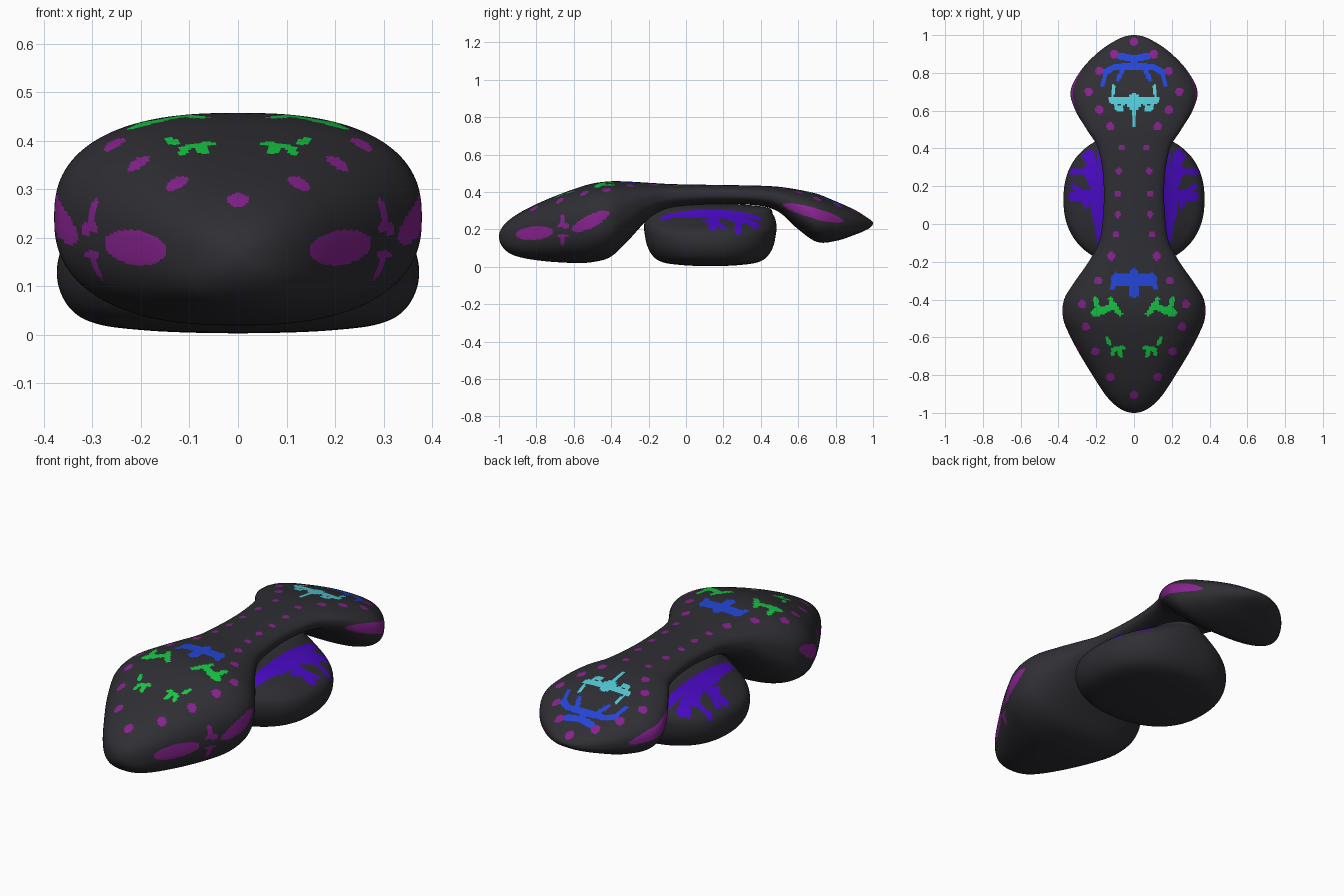
import bpy, bmesh, math

# ---------- materials (linear colours) ----------
COLOURS = [("charcoal", (.028, .028, .034)), ("magenta", (.24, .016, .27)),
           ("blue", (.017, .06, .68)), ("cyan", (.085, .60, .68)),
           ("green", (.008, .58, .06)), ("violet", (.07, .003, .58))]
MATS = []
for name, c in COLOURS:
    m = bpy.data.materials.new(name)
    m.diffuse_color = (*c, 1)
    MATS.append(m)


# ---------- helpers ----------
def interp(keys, u):
    """Smooth curve through rows whose first entry is the parameter."""
    n = len(keys)
    i = 0
    while i < n - 2 and u > keys[i + 1][0]:
        i += 1
    a, b = keys[i], keys[i + 1]
    p, q = keys[max(i - 1, 0)], keys[min(i + 2, n - 1)]
    h = b[0] - a[0]
    t = (u - a[0]) / h
    out = []
    for k in range(1, len(a)):
        ma = (b[k] - p[k]) / (b[0] - p[0]) * h
        mb = (q[k] - a[k]) / (q[0] - a[0]) * h
        out.append((2*t**3 - 3*t*t + 1) * a[k] + (t**3 - 2*t*t + t) * ma
                   + (3*t*t - 2*t**3) * b[k] + (t**3 - t*t) * mb)
    return out


def spow(v, e):
    return math.copysign(abs(v) ** (2 / e), v)


def loft(name, rings, paint):
    """Skin closed rings, merge the poles, colour each face by rule."""
    bm = bmesh.new()
    rows = [[bm.verts.new(p) for p in r] for r in rings]
    n = len(rows[0])
    for a, b in zip(rows, rows[1:]):
        for i in range(n):
            j = (i + 1) % n
            bm.faces.new((a[i], a[j], b[j], b[i]))
    bmesh.ops.remove_doubles(bm, verts=rows[0] + rows[-1], dist=1e-5)
    bmesh.ops.recalc_face_normals(bm, faces=bm.faces)
    bm.normal_update()
    for f in bm.faces:
        f.smooth = True
        f.material_index = paint(f.calc_center_median(), f.normal)
    me = bpy.data.meshes.new(name)
    bm.to_mesh(me)
    bm.free()
    for m in MATS:
        me.materials.append(m)
    ob = bpy.data.objects.new(name, me)
    bpy.context.collection.objects.link(ob)
    return ob


def on_stroke(x, y, strokes):
    """True when the point lies on one of the round-ended strokes."""
    for x0, y0, x1, y1, r in strokes:
        if y < min(y0, y1) - r or y > max(y0, y1) + r:
            continue
        dx, dy = x1 - x0, y1 - y0
        t = ((x - x0) * dx + (y - y0) * dy) / (dx * dx + dy * dy)
        t = min(1, max(0, t))
        if math.hypot(x - x0 - t * dx, y - y0 - t * dy) < r:
            return True
    return False


# ---------- painted marks (mirrored through |x|) ----------
SPOTS = [(0, .965), (.105, .9), (.185, .81), (.24, .7), (.185, .605),
         (.125, .515), (.065, .405), (.08, .28), (.085, .16), (.085, .05),
         (.095, -.055), (.12, -.17), (.19, -.3), (.275, -.425),
         (.255, -.545), (.205, -.675), (.125, -.81), (0, -.905)]
# side ovals: y, z, half length, half height, tilt
OVALS = [(-.81, .18, .10, .036, .08), (-.51, .243, .108, .034, .45),
         (.68, .288, .168, .028, -.27), (-.66, .25, .013, .032, 0),
         (-.655, .22, .032, .012, 0), (-.66, .145, .012, .032, 0),
         (-.66, .165, .03, .009, 0)]
TOP_MARKS = {
    2: [(0, .875, .075, .888, .018), (0, .875, 0, .835, .02),
        (0, .835, .1, .832, .017), (.1, .832, .15, .805, .016),
        (.15, .80, .165, .738, .012), (.055, .825, .085, .765, .012),
        (0, -.262, 0, -.365, .025), (0, -.3, .09, -.295, .032),
        (.095, -.27, .115, -.335, .014)],
    3: [(0, .65, .12, .655, .017), (0, .66, 0, .635, .034),
        (0, .66, 0, .52, .007), (.113, .65, .108, .735, .006),
        (.1, .65, .09, .61, .012), (.055, .65, .07, .605, .011)],
    4: [(.075, -.475, .11, -.43, .014), (.11, -.43, .16, -.455, .018),
        (.16, -.455, .205, -.47, .023), (.19, -.46, .205, -.395, .013),
        (.12, -.425, .125, -.395, .01), (.06, -.655, .11, -.665, .012),
        (.08, -.66, .07, -.695, .012), (.105, -.665, .115, -.69, .01),
        (.128, -.632, .142, -.608, .011)]}
POD_MARKS = [(.172, -.12, .172, .385, .02), (.18, -.08, .2, .05, .02),
             (.2, .05, .2, .2, .03), (.2, .15, .26, .15, .03),
             (.26, .15, .33, .145, .018), (.28, .15, .25, .1, .015),
             (.26, .16, .325, .2, .014), (.2, .2, .24, .28, .03),
             (.24, .28, .325, .275, .018), (.21, .28, .235, .375, .022),
             (.235, .32, .265, .36, .013)]


def paint_body(c, n):
    x = abs(c.x)
    if n.z > .1:
        for sx, sy in SPOTS:
            s = .017 if -.1 < sy < .45 else .022
            if ((x - sx) / s) ** 2 + ((c.y - sy) / s) ** 2 < 1:
                return 1
    if n.z > .3:
        for k, strokes in TOP_MARKS.items():
            if on_stroke(x, c.y, strokes):
                return k
    for y, z, a, b, t in OVALS:
        dy, dz = c.y - y, c.z - z
        u = dy * math.cos(t) + dz * math.sin(t)
        v = dz * math.cos(t) - dy * math.sin(t)
        if (u / a) ** 2 + (v / b) ** 2 < 1 and x > .1:
            return 1
    return 0


def paint_pod(c, n):
    return 5 if n.z > 0 and c.z > .16 and on_stroke(abs(c.x), c.y, POD_MARKS) else 0


# ---------- hourglass body: y, half width, top, bottom ----------
BODY = [(-1, 0, .16, .16), (-.98, .07, .215, .105), (-.93, .13, .262, .065),
        (-.8, .22, .335, .035), (-.6, .335, .415, .02), (-.5, .375, .445, .025),
        (-.4, .37, .457, .055), (-.3, .31, .455, .15), (-.2, .24, .449, .255),
        (-.1, .187, .443, .305), (0, .168, .44, .325), (.2, .16, .437, .335),
        (.4, .19, .433, .325), (.5, .25, .427, .29), (.6, .31, .412, .2),
        (.7, .336, .39, .133), (.8, .29, .35, .138), (.9, .2, .305, .17),
        (.97, .1, .262, .2), (1, 0, .233, .233)]
body_keys = [(math.acos(-r[0]), *r[1:]) for r in BODY]
ROWS, SEG = 320, 240
rings = []
for i in range(ROWS + 1):
    th = math.pi * i / ROWS
    w, top, bot = interp(body_keys, th)
    mid, h = (top + bot) / 2, (top - bot) / 2
    angs = [2 * math.pi * (k + .5) / SEG for k in range(SEG)]
    rings.append([(w * spow(math.cos(a), 2.5), -math.cos(th),
                   mid + h * spow(math.sin(a), 2.5)) for a in angs])
loft("body", rings, paint_body)

# ---------- belly pod: height, half width, half length ----------
POD = [(.003, 0, 0), (.005, .11, .09), (.01, .2, .165), (.02, .28, .24),
       (.04, .33, .288), (.075, .36, .32), (.12, .373, .34), (.17, .366, .35),
       (.205, .335, .354), (.24, .27, .351), (.28, .19, .335),
       (.32, .12, .29), (.345, 0, 0)]
pod_keys = [(i, *r) for i, r in enumerate(POD)]
rings = []
for i in range(145):
    z, a, b = interp(pod_keys, i / 12)
    angs = [2 * math.pi * (k + .5) / 200 for k in range(200)]
    rings.append([(a * spow(math.cos(t), 2.3), .13 + b * spow(math.sin(t), 2.3), z)
                  for t in angs])
loft("belly_pod", rings, paint_pod)
